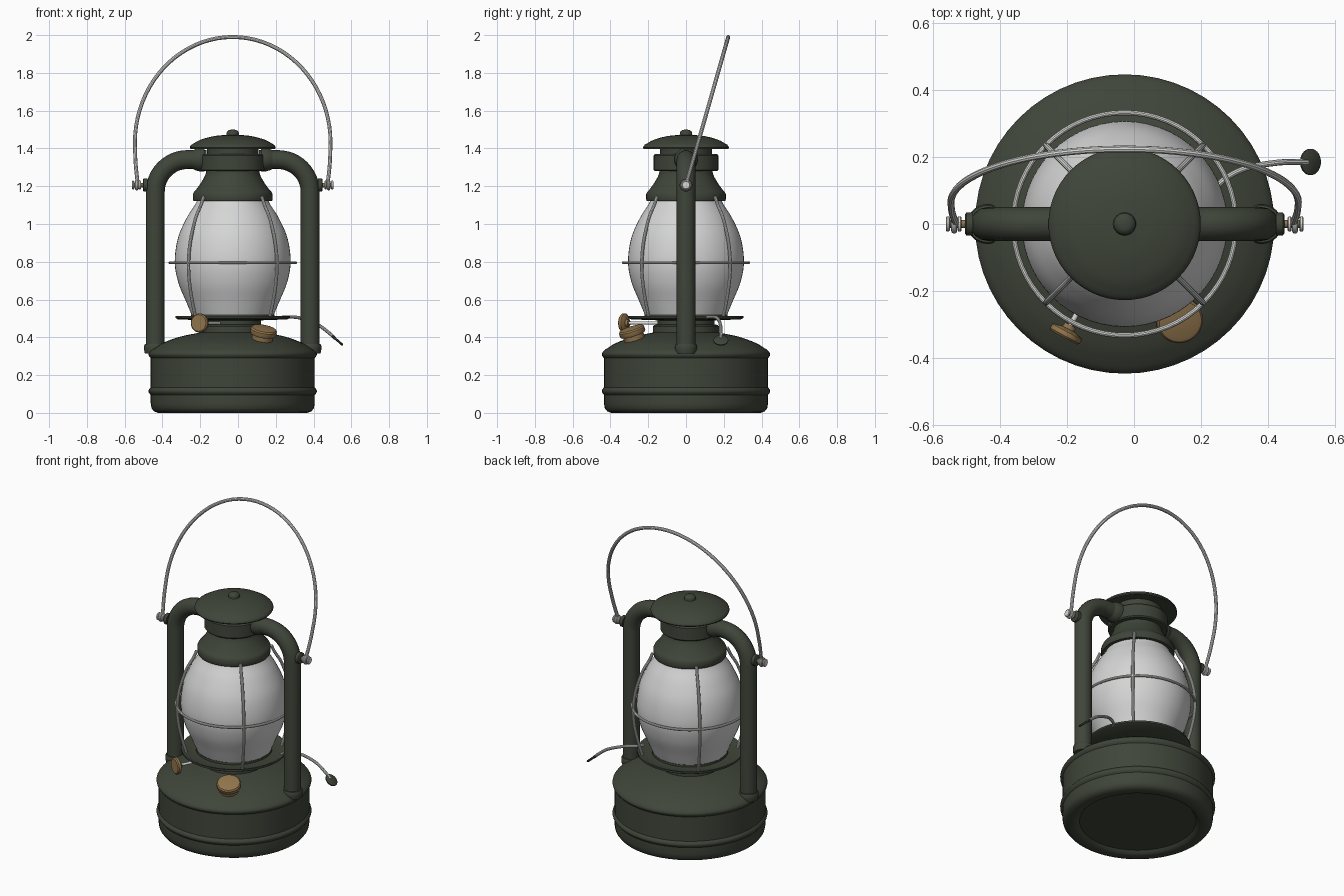
import bpy, bmesh, math
from mathutils import Vector

cube = bpy.data.objects.get("Cube")
if cube:
    bpy.data.objects.remove(cube, do_unlink=True)

CX = -0.028  # lantern axis
parts = []


def material(name, rgb):
    m = bpy.data.materials.new(name)
    m.use_nodes = True
    color = (*rgb, 1)
    m.diffuse_color = color
    m.node_tree.nodes["Principled BSDF"].inputs["Base Color"].default_value = color
    return m


GREEN = material("dark green paint", (0.05, 0.06, 0.042))
GLASS = material("frosted glass", (0.66, 0.67, 0.66))
STEEL = material("bright steel", (0.70, 0.70, 0.68))
BRASS = material("aged brass", (0.29, 0.18, 0.075))


def smooth(points, n=6):
    """Catmull-Rom curve through the points."""
    p = [Vector(q) for q in points]
    p = [2 * p[0] - p[1]] + p + [2 * p[-1] - p[-2]]
    out = []
    for a, b, c, d in zip(p, p[1:], p[2:], p[3:]):
        for i in range(n):
            t = i / n
            out.append(0.5 * (2 * b + (c - a) * t + (2 * a - 5 * b + 4 * c - d) * t * t
                              + (3 * b - a - 3 * c + d) * t ** 3))
    return [tuple(q) for q in out + [p[-2]]]


def add(name, mesh, mat):
    mesh.materials.clear()
    mesh.materials.append(mat)
    obj = bpy.data.objects.new(name, mesh)
    bpy.context.collection.objects.link(obj)
    parts.append(obj)
    return obj


def lathe(name, profile, mat, loc=(CX, 0, 0), axis=(0, 0, 1), steps=56):
    """Revolve (radius, height) points, capped on the axis at both ends."""
    profile = [(0, profile[0][1])] + list(profile) + [(0, profile[-1][1])]
    bm = bmesh.new()
    verts = [bm.verts.new((r, 0, z)) for r, z in profile]
    edges = [bm.edges.new(pair) for pair in zip(verts, verts[1:])]
    bmesh.ops.spin(bm, geom=verts + edges, cent=(0, 0, 0), axis=(0, 0, 1),
                   angle=math.tau, steps=steps)
    bmesh.ops.remove_doubles(bm, verts=bm.verts, dist=0.0002)
    bmesh.ops.recalc_face_normals(bm, faces=bm.faces)
    mesh = bpy.data.meshes.new(name)
    bm.to_mesh(mesh)
    bm.free()
    obj = add(name, mesh, mat)
    obj.location = loc
    obj.rotation_euler = Vector(axis).to_track_quat('Z', 'Y').to_euler()
    return obj


def tube(name, points, radius, mat, closed=False, sides=3):
    """Sweep a round section along the points."""
    curve = bpy.data.curves.new(name, 'CURVE')
    curve.dimensions = '3D'
    curve.bevel_depth = radius
    curve.bevel_resolution = sides
    curve.use_fill_caps = True
    spline = curve.splines.new('POLY')
    spline.points.add(len(points) - 1)
    for sp, p in zip(spline.points, points):
        sp.co = (*p, 1)
    spline.use_cyclic_u = closed
    temp = bpy.data.objects.new("temp", curve)
    bpy.context.collection.objects.link(temp)
    dg = bpy.context.evaluated_depsgraph_get()
    mesh = bpy.data.meshes.new_from_object(temp.evaluated_get(dg))
    bpy.data.objects.remove(temp, do_unlink=True)
    mesh.name = name
    return add(name, mesh, mat)


def bead(z, r=0.434, bulge=0.012, half=0.02):
    """Rolled ridge around the tank."""
    return [(r + bulge * math.sin(math.pi * i / 6), z - half + 2 * half * i / 6)
            for i in range(7)]


# Fuel tank with recessed base, two ridges and a domed shoulder
lathe("fuel_tank", [(0.335, 0.02), (0.35, 0.004), (0.365, 0), (0.395, 0), (0.417, 0.008),
                    (0.43, 0.025), (0.434, 0.05)]
      + bead(0.115) + bead(0.31)
      + smooth([(0.425, 0.337), (0.37, 0.37), (0.28, 0.403), (0.175, 0.425)], 4)
      + [(0.175, 0.458), (0.168, 0.466), (0.15, 0.468), (0.15, 0.5)], GREEN)

# Burner plate under the globe
lathe("burner_plate", [(0.15, 0.49), (0.29, 0.495), (0.304, 0.503), (0.304, 0.514),
                       (0.295, 0.514), (0.28, 0.506), (0.22, 0.506), (0.22, 0.52)], GREEN)

# Glass globe
lathe("glass_globe", smooth([(0.212, 0.505), (0.245, 0.585), (0.288, 0.69), (0.307, 0.8),
                             (0.29, 0.925), (0.245, 1.03), (0.195, 1.11), (0.18, 1.15)]), GLASS)

# Chimney, air collar and hood
lathe("chimney", [(0.198, 1.122), (0.208, 1.122), (0.211, 1.13), (0.211, 1.158), (0.204, 1.172)]
      + smooth([(0.197, 1.178), (0.17, 1.215), (0.145, 1.26), (0.138, 1.30)], 4), GREEN)
lathe("air_collar", [(0.138, 1.28), (0.165, 1.28), (0.171, 1.287), (0.171, 1.363),
                     (0.165, 1.37), (0.137, 1.37), (0.137, 1.42)], GREEN)
lathe("hood", [(0.137, 1.418), (0.215, 1.398), (0.224, 1.398), (0.227, 1.404), (0.225, 1.412)]
      + smooth([(0.218, 1.42), (0.17, 1.446), (0.1, 1.465), (0.034, 1.472)], 4)
      + smooth([(0.033, 1.474), (0.031, 1.487), (0.02, 1.497), (0.004, 1.5)], 3), GREEN)

# Side air tubes with end flanges and handle pivots
for side, label in ((1, "left"), (-1, "right")):
    bend = [(CX + side * (0.24 + 0.17 * math.cos(a)), 0, 1.171 + 0.17 * math.sin(a))
            for a in (math.pi / 2 * i / 12 for i in range(13))]
    path = [(CX + side * 0.41, 0, 0.33)] + bend + [(CX + side * 0.14, 0, 1.341)]
    tube(label + "_air_tube", path, 0.05, GREEN, sides=6)
    lathe(label + "_tube_foot", [(0.055, 0.315), (0.059, 0.335), (0.059, 0.356),
                                 (0.055, 0.364), (0.048, 0.366)], GREEN,
          (CX + side * 0.41, 0, 0), steps=32)
    lathe(label + "_tube_flange", [(0.062, 0.15), (0.062, 0.178), (0.057, 0.195),
                                   (0.049, 0.212)], GREEN, (CX, 0, 1.341), (side, 0, 0), 32)
    pivot = (CX, 0, 1.206)
    lathe(label + "_pivot_washer", [(0.034, 0.452), (0.034, 0.472), (0.028, 0.476)],
          GREEN, pivot, (side, 0, 0), 24)
    lathe(label + "_pivot_pin", [(0.012, 0.47), (0.012, 0.53)], BRASS, pivot, (side, 0, 0), 16)
    for number, x in enumerate((0.486, 0.521)):
        lathe(f"{label}_pivot_nut_{number + 1}", [(0.019, x), (0.023, x + 0.003),
              (0.023, x + 0.009), (0.019, x + 0.012)], STEEL, pivot, (side, 0, 0), 16)
    ring = [(CX + side * 0.508, 0.02 * math.cos(a), 1.206 + 0.02 * math.sin(a))
            for a in (math.tau * i / 16 for i in range(16))]
    tube(label + "_handle_eye", ring, 0.009, STEEL, closed=True)

# Tilted wire handle
half = smooth([(0.503, 1.215), (0.514, 1.32), (0.518, 1.43)], 4)
arch = [(0.518 * math.cos(a), 1.43 + 0.56 * math.sin(a))
        for a in (math.pi * i / 40 for i in range(1, 40))]
outline = half + arch + [(-x, z) for x, z in reversed(half)]
tube("carry_handle", [(CX + x, (z - 1.206) * 0.285, z) for x, z in outline], 0.0105, STEEL)

# Globe guard: four uprights and one hoop
rib = smooth([(0.278, 0.505), (0.305, 0.6), (0.325, 0.7), (0.331, 0.8), (0.317, 0.91),
              (0.278, 1.03), (0.238, 1.1), (0.218, 1.145)], 4)
for k in range(4):
    a = math.pi / 4 + k * math.pi / 2
    tube(f"guard_wire_{k + 1}", [(CX + r * math.cos(a), r * math.sin(a), z) for r, z in rib],
         0.009, STEEL)
hoop = [(CX + 0.332 * math.cos(a), 0.332 * math.sin(a), 0.795)
        for a in (math.tau * i / 64 for i in range(64))]
tube("guard_hoop", hoop, 0.008, STEEL, closed=True)

# Brass filler cap on the shoulder
out = Vector((0.164, -0.285, 0)).normalized()
lathe("filler_cap", [(0.056, -0.05), (0.056, 0), (0.066, 0.002), (0.07, 0.008),
                     (0.07, 0.028), (0.064, 0.036), (0.05, 0.039)], BRASS,
      (CX + 0.16, -0.28, 0.413), out * 0.34 + Vector((0, 0, 0.94)), 32)

# Wick adjuster
wick = Vector((-0.47, -0.88, 0))
lathe("wick_shaft", [(0.008, 0.12), (0.008, 0.375)], STEEL, (CX, 0, 0.476), wick, 12)
lathe("wick_knob", [(0.018, 0.342), (0.02, 0.355), (0.045, 0.36), (0.05, 0.364),
                    (0.05, 0.378), (0.044, 0.384)], BRASS, (CX, 0, 0.476), wick, 28)

# Globe lifting lever with thumb pad
tube("lift_lever", smooth([(0.235, 0.09, 0.506), (0.265, 0.13, 0.508), (0.33, 0.165, 0.502),
                           (0.42, 0.182, 0.468), (0.48, 0.185, 0.425), (0.515, 0.185, 0.393)]),
     0.009, STEEL)
lathe("lever_pad", [(0.034, -0.006), (0.039, -0.003), (0.039, 0.003), (0.034, 0.006)],
      GREEN, (0.526, 0.185, 0.384), (0.66, 0, 0.75), 28)

# Smooth shading with crisp edges
bpy.ops.object.select_all(action='DESELECT')
for obj in parts:
    obj.select_set(True)
bpy.context.view_layer.objects.active = parts[0]
bpy.ops.object.shade_smooth_by_angle(angle=math.radians(35))
